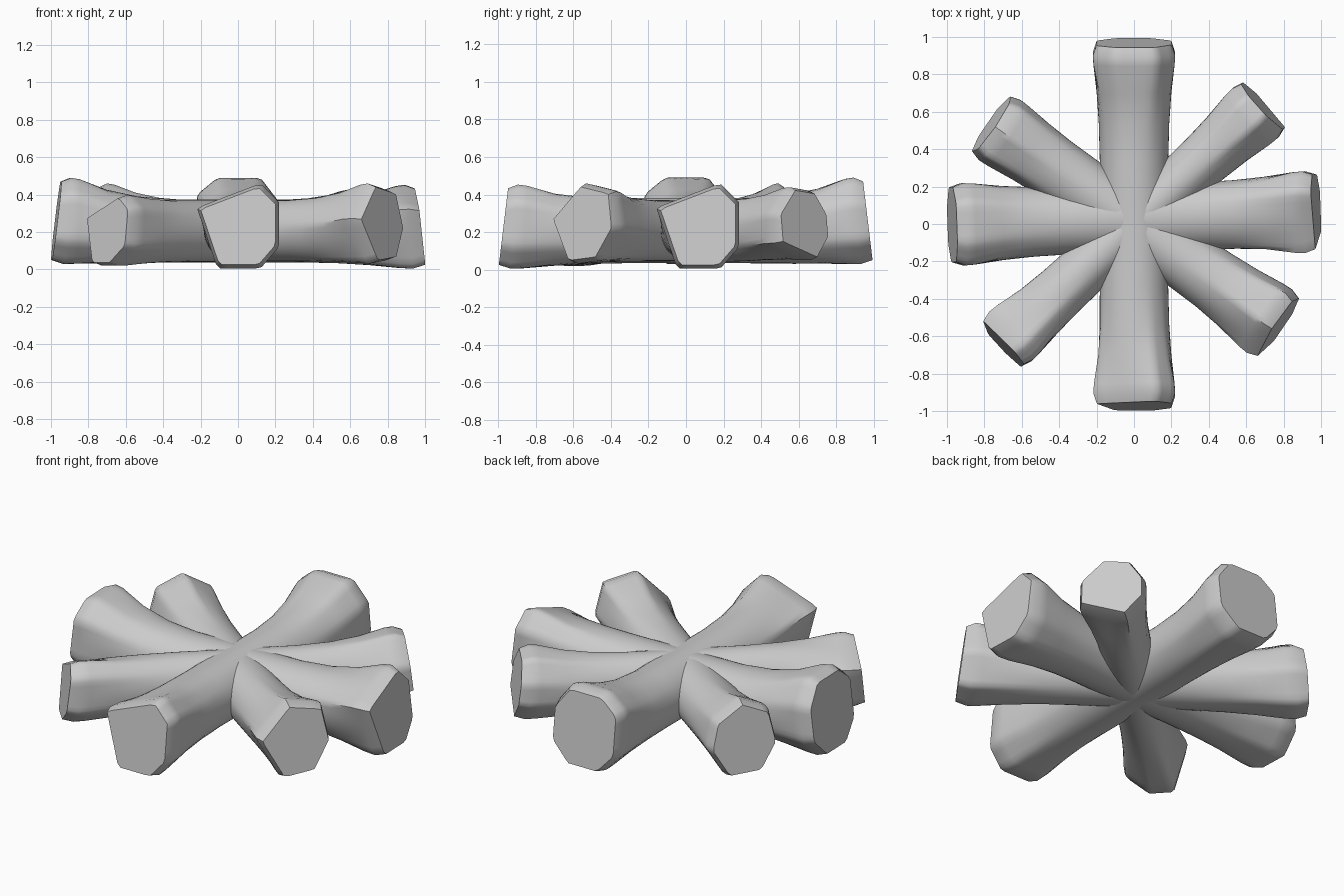
import bpy, bmesh
from math import sin, cos, pi, radians
from mathutils import Vector

if "Cube" in bpy.data.objects:
    bpy.data.objects.remove(bpy.data.objects["Cube"])

SIDES = 48

# Distance from the centre of an end outline to its edge along one direction
def reach(poly, cu, cz, a):
    d = Vector((cos(a), sin(a)))
    best = 0.0
    for i in range(len(poly)):
        p = Vector((poly[i][0] - cu, poly[i][1] - cz))
        e = Vector((poly[i - 1][0] - cu, poly[i - 1][1] - cz)) - p
        den = d.x * e.y - d.y * e.x
        if abs(den) < 1e-9:
            continue
        t = (p.x * e.y - p.y * e.x) / den
        k = (p.x * d.y - p.y * d.x) / den
        if t > 0 and -1e-6 <= k <= 1 + 1e-6:
            best = max(best, t)
    return best

# One ring: end outline blended with the round waist
def ring(poly, waist, blend, size):
    cu = (min(p[0] for p in poly) + max(p[0] for p in poly)) / 2
    cz = (min(p[1] for p in poly) + max(p[1] for p in poly)) / 2
    wu, wz, wc = waist
    pts = []
    for i in range(SIDES):
        a = 2 * pi * i / SIDES
        r = reach(poly, cu, cz, a) * size
        eu, ez = cu + r * cos(a), cz + r * sin(a)
        pts.append((eu * blend + wu * cos(a) * (1 - blend),
                    ez * blend + (wc + wz * sin(a)) * (1 - blend)))
    return pts

# A log through the middle, flared and chamfered at both ends
def log(name, angle, near, far, len_near, len_far, waist, shift=0.0):
    stations = [(1.0, 1, .91), (.94, 1, 1), (.88, .93, 1), (.72, .45, 1),
                (.55, .14, 1), (.35, 0, 1)]
    d = Vector((cos(radians(angle)), sin(radians(angle)), 0))
    side = Vector((-d.y, d.x, 0))
    bm = bmesh.new()
    rings = []
    plan = [(near, len_near, 1, s) for s in stations]
    plan += [(far, len_far, -1, s) for s in reversed(stations)]
    for poly, length, sign, (f, blend, size) in plan:
        tilt = .12 * max(0, (f - .8) / .2)
        rings.append([bm.verts.new(d * sign * (f * length - tilt * (z - .23))
                                   + side * (u + shift) + Vector((0, 0, z)))
                      for u, z in ring(poly, waist, blend, size)])
    for a, b in zip(rings, rings[1:]):
        for i in range(SIDES):
            j = (i + 1) % SIDES
            bm.faces.new((a[i], a[j], b[j], b[i]))
    bm.faces.new(rings[0])
    bm.faces.new(rings[-1])
    bmesh.ops.recalc_face_normals(bm, faces=bm.faces)
    me = bpy.data.meshes.new(name)
    bm.to_mesh(me)
    bm.free()
    ob = bpy.data.objects.new(name, me)
    bpy.context.collection.objects.link(ob)
    bpy.ops.object.select_all(action='DESELECT')
    ob.select_set(True)
    bpy.context.view_layer.objects.active = ob
    bpy.ops.object.shade_smooth_by_angle(angle=radians(50))

# End outlines as (sideways, height), all in the frame of the near end
main_near = [(-.22, .33), (.12, .46), (.22, .36), (.22, .12), (.12, .005), (-.11, .005)]
main_far = [(-.11, .49), (.12, .49), (.22, .36), (.22, .15), (.1, .03),
            (-.11, .03), (-.22, .15), (-.22, .4)]
thin_near = [(-.18, .28), (.08, .4), (.17, .33), (.17, .12), (.05, .02), (-.1, .02)]
thin_far = [(.05, .44), (-.1, .42), (-.18, .3), (-.18, .17), (-.08, .05), (.18, .14), (.18, .3)]
wide_near = [(-.22, .27), (-.04, .46), (.16, .42), (.2, .22), (.1, .05), (-.09, .03)]
wide_far = [(.2, .2), (.16, .36), (0, .46), (-.16, .39), (-.2, .2), (-.1, .04), (.1, .03)]

# Two full-length logs and two shorter diagonal logs
log("log_front_back", -90, main_near, main_far, .972, .972, (.183, .174, .208))
log("log_left_right", 2, main_near, main_far, .975, .975, (.18, .168, .206), .03)
log("log_diagonal_thin", 222.5, thin_near, thin_far, .95, .935, (.14, .165, .207))
log("log_diagonal_wide", -35, wide_near, wide_far, .95, .93, (.165, .163, .207))
